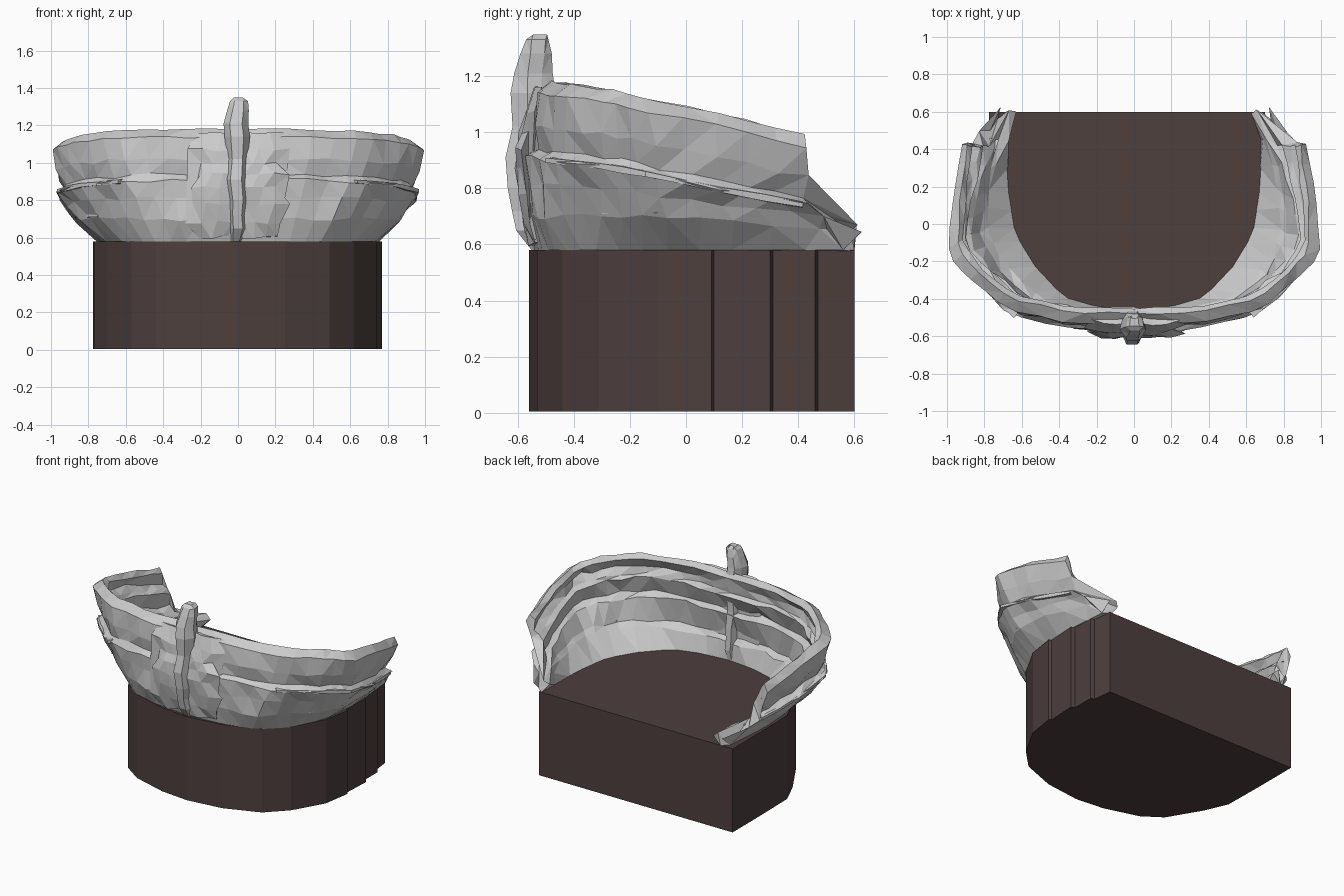
import bpy, bmesh, random
from mathutils import Vector

if "Cube" in bpy.data.objects:
    bpy.data.objects.remove(bpy.data.objects["Cube"])

random.seed(4)


def finish(bm, name, mat=None):
    bmesh.ops.recalc_face_normals(bm, faces=bm.faces)
    me = bpy.data.meshes.new(name)
    bm.to_mesh(me)
    bm.free()
    ob = bpy.data.objects.new(name, me)
    bpy.context.collection.objects.link(ob)
    if mat:
        me.materials.append(mat)
    return ob


def loft(name, rings):
    """Skin a list of closed rings and cap both ends."""
    bm = bmesh.new()
    vs = [[bm.verts.new(p) for p in r] for r in rings]
    n = len(vs[0])
    for a, b in zip(vs, vs[1:]):
        for i in range(n):
            j = (i + 1) % n
            bm.faces.new((a[i], a[j], b[j], b[i]))
    bm.faces.new(vs[0])
    bm.faces.new(vs[-1])
    bmesh.ops.triangulate(bm, faces=bm.faces)
    return finish(bm, name)


# Brown plinth: D-shaped plan, stepped at the right rear
brown = bpy.data.materials.new("dark_brown")
brown.diffuse_color = (0.075, 0.05, 0.048, 1)
brown.use_nodes = True
brown.node_tree.nodes["Principled BSDF"].inputs["Base Color"].default_value = brown.diffuse_color
plan = [(-.775, .6), (-.775, .3), (-.77, 0), (-.7, -.16), (-.57, -.38), (-.44, -.47), (-.2, -.54), (0, -.56),
        (.25, -.53), (.49, -.44), (.62, -.31), (.74, -.1), (.77, .09), (.755, .1), (.765, .3), (.74, .31),
        (.74, .46), (.715, .47), (.7, .6)]
bm = bmesh.new()
base = bm.faces.new([bm.verts.new((x, y, .005)) for x, y in plan])
top = bmesh.ops.extrude_face_region(bm, geom=[base])["geom"]
bmesh.ops.translate(bm, vec=(0, 0, .575), verts=[g for g in top if isinstance(g, bmesh.types.BMVert)])
finish(bm, "plinth", brown)

# Hull guide lines for one side, bow to stern
FOOT = [(0, -.54, .58), (.25, -.52, .58), (.47, -.46, .58), (.62, -.32, .58), (.73, -.1, .58), (.76, .2, .58), (.73, .56, .58)]
LOW = [(0, -.57, .7), (.27, -.56, .7), (.54, -.49, .7), (.75, -.3, .7), (.87, -.1, .7), (.86, .2, .68), (.72, .635, .645)]
LIP = [(0, -.57, .9), (.32, -.565, .91), (.64, -.5, .9), (.85, -.31, .88), (.97, -.14, .85), (.94, .15, .79), (.87, .43, .74)]
RIM = [(0, -.52, 1.13), (.35, -.53, 1.14), (.67, -.46, 1.13), (.87, -.3, 1.11), (.995, -.17, 1.08), (.97, .15, 1.02), (.915, .43, .94)]
CAP = [(0, -.48, 1.18), (.35, -.47, 1.18), (.66, -.4, 1.17), (.83, -.26, 1.15), (.94, -.13, 1.12), (.93, .15, 1.06), (.89, .42, .99)]
FLOOR = [(0, -.46, .575), (.2, -.44, .575), (.37, -.39, .575), (.52, -.23, .575), (.63, -.05, .575), (.67, .2, .575), (.685, .6, .575)]


def sample(path, t):
    i = min(int(t), len(path) - 2)
    return Vector(path[i]).lerp(Vector(path[i + 1]), t - i)


def inset(p, d, dz=0):
    out = Vector((p.x, p.y - .3, 0)).normalized()
    q = p - out * d
    q.z += dz
    return q


def section(t, side, rough=.011):
    """Closed cross-section: outer strakes up, rim over, inner ledges down."""
    foot, low, lip, rim, cap, floor = (sample(c, t) for c in (FOOT, LOW, LIP, RIM, CAP, FLOOR))
    mid = lip.lerp(rim, .5)
    pts = [foot, low, foot.lerp(lip, .8).lerp(low, .2), lip, inset(lip, .035, .03), inset(mid, .012), rim,
           cap, inset(cap, .03, -.03), inset(rim, .05, -.05), inset(mid, .07, .02), inset(mid, .095),
           inset(lip, .065, .01), inset(lip, .105, -.015), inset(low, .06, .03), inset(low, .095), floor]
    out = []
    for i, p in enumerate(pts):
        k = rough * (.5 if i in (6, 7, 8) else 1) if 0 < i < len(pts) - 1 else 0
        q = p + Vector([random.uniform(-k, k) for _ in range(3)])
        out.append((q.x * side, q.y, q.z))
    return out


STEPS = 16
rings = [section(i * 6 / STEPS, -1) for i in range(STEPS, 0, -1)]
rings += [section(i * 6 / STEPS, 1) for i in range(STEPS + 1)]
loft("hull_planking", rings)


# Weathered battens following the guide lines
def batten(name, path, side, t0, t1, h, d, shift=0):
    rings = []
    for i in range(9):
        t = t0 + (t1 - t0) * i / 8
        p = inset(sample(path, t), random.uniform(-.006, .006), shift)
        hh = h * random.uniform(.6, 1.1)
        r = [inset(p, 0, -hh), inset(p, 0, hh), inset(p, d, hh * 1.2), inset(p, d, -hh * 1.2)]
        rings.append([(q.x * side, q.y, q.z) for q in r])
    loft(name, rings)


for side, tag in ((-1, "left"), (1, "right")):
    batten("lip_batten_" + tag, LIP, side, 2, 5.95, .012, .05)
    batten("low_batten_" + tag, LOW, side, 3, 5.6, .012, .05, .02)

    # Overlapping plank ends beside the stem: one thin patch with a ragged edge
    rows = [(.6, -.55), (.68, -.58), (.78, -.597), (.87, -.603), (.94, -.6), (1.0, -.585), (1.07, -.57), (1.16, -.53)]
    ragged = [random.uniform(.19, .29) for _ in rows]
    rings = []
    for f, dy in ((.1, 0), (.4, -.004), (.7, 0), (1, .022)):
        front = [(side * w * f, y + dy + random.uniform(-.01, .01), z + random.uniform(-.01, .01))
                 for (z, y), w in zip(rows, ragged)]
        rings.append(front + [(side * .2 * f, -.5, 1.15), (side * .2 * f, -.5, .6)])
    loft("bow_planks_" + tag, rings)

# Stem post: (height, front y, back y, half width)
stem = [(.58, -.55, -.46, .035), (.65, -.605, -.45, .05), (.72, -.62, -.455, .048), (.8, -.635, -.46, .055),
        (.91, -.643, -.47, .06), (1.02, -.618, -.47, .055), (1.14, -.625, -.465, .068), (1.21, -.612, -.475, .066),
        (1.28, -.59, -.478, .058), (1.33, -.57, -.49, .048), (1.348, -.545, -.505, .025)]
rings = []
for z, f, b, w in stem:
    m, c = (f + b) / 2, random.uniform(-.012, .006)
    rings.append([(c - w * .5, f, z), (c + w * .5, f, z), (c + w, m - .02, z), (c + w * .8, m + .03, z),
                  (c + w * .4, b, z), (c - w * .4, b, z), (c - w * .8, m + .03, z), (c - w, m - .02, z)])
loft("stem_post", rings)
